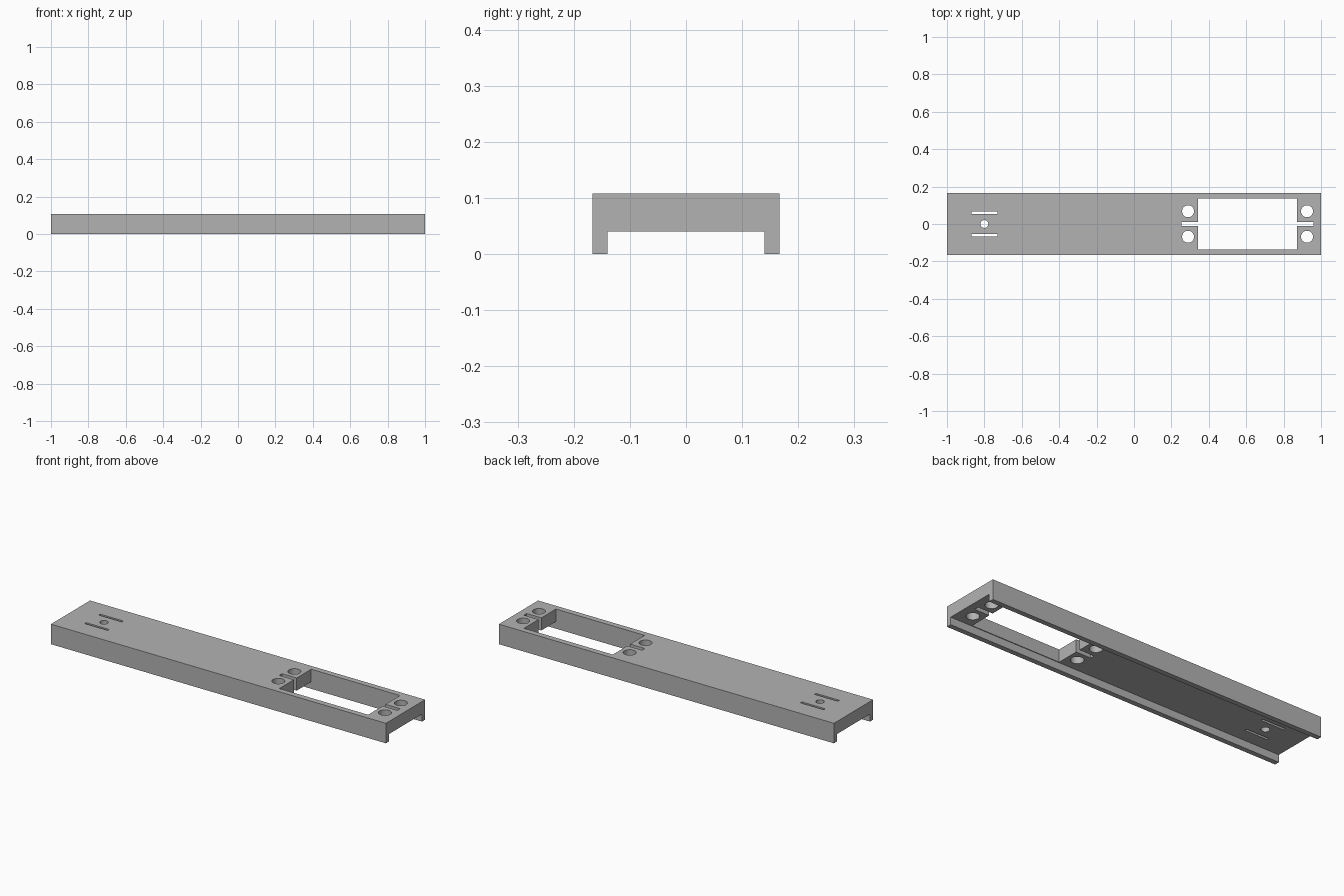
import bpy, bmesh, math
from mathutils import Matrix

if "Cube" in bpy.data.objects:
    bpy.data.objects.remove(bpy.data.objects["Cube"])

grey = bpy.data.materials.new("plain grey")
grey.diffuse_color = (0.45, 0.45, 0.45, 1)
grey.use_nodes = True
grey.node_tree.nodes["Principled BSDF"].inputs["Base Color"].default_value = grey.diffuse_color

HALF_W, TOP, UNDER, INNER = 0.167, 0.108, 0.04, 0.14

# Channel body: U-shaped profile swept along x
profile = [(-HALF_W, 0), (-INNER, 0), (-INNER, UNDER), (INNER, UNDER),
           (INNER, 0), (HALF_W, 0), (HALF_W, TOP), (-HALF_W, TOP)]
bm = bmesh.new()
face = bm.faces.new([bm.verts.new((-1, y, z)) for y, z in profile])
ext = bmesh.ops.extrude_face_region(bm, geom=[face])
for v in ext["geom"]:
    if isinstance(v, bmesh.types.BMVert):
        v.co.x = 1
bmesh.ops.recalc_face_normals(bm, faces=bm.faces)
mesh = bpy.data.meshes.new("channel_body")
bm.to_mesh(mesh)
bm.free()
body = bpy.data.objects.new("channel_body", mesh)
bpy.context.collection.objects.link(body)
mesh.materials.append(grey)


def cut(build):
    """Cut the shape made by build(bm) through the body."""
    bm = bmesh.new()
    build(bm)
    me = bpy.data.meshes.new("cutter")
    bm.to_mesh(me)
    bm.free()
    me.materials.append(grey)
    cutter = bpy.data.objects.new("cutter", me)
    cutter.hide_render = True
    bpy.context.collection.objects.link(cutter)
    mod = body.modifiers.new("cut", "BOOLEAN")
    mod.operation, mod.solver, mod.object = "DIFFERENCE", "EXACT", cutter
    bpy.context.view_layer.objects.active = body
    bpy.ops.object.modifier_apply(modifier=mod.name)
    bpy.data.objects.remove(cutter)


def cut_box(x0, x1, y0, y1):
    m = (Matrix.Translation(((x0 + x1) / 2, (y0 + y1) / 2, 0.07))
         @ Matrix.Diagonal((x1 - x0, y1 - y0, 0.3, 1)))
    cut(lambda bm: bmesh.ops.create_cube(bm, size=1, matrix=m))


def cut_hole(x, y, r):
    m = Matrix.Translation((x, y, 0.07))
    cut(lambda bm: bmesh.ops.create_cone(
        bm, cap_ends=True, segments=32, radius1=r, radius2=r, depth=0.3, matrix=m))


# Large window with a narrow slot running out of both ends
cut_box(0.342, 0.872, -0.136, 0.136)
cut_box(0.254, 0.40, -0.012, 0.012)
cut_box(0.80, 0.96, -0.012, 0.012)

# Round holes at the window corners, and thin slots at the far end
for side in (-1, 1):
    for x in (0.289, 0.925):
        cut_hole(x, side * 0.068, 0.032)
    cut_box(-0.869, -0.73, side * 0.06 - 0.0065, side * 0.06 + 0.0065)
cut_hole(-0.80, 0, 0.021)

# Smooth hole walls, crisp edges
bpy.ops.object.select_all(action="DESELECT")
body.select_set(True)
bpy.context.view_layer.objects.active = body
bpy.ops.object.shade_smooth_by_angle(angle=math.radians(30))
